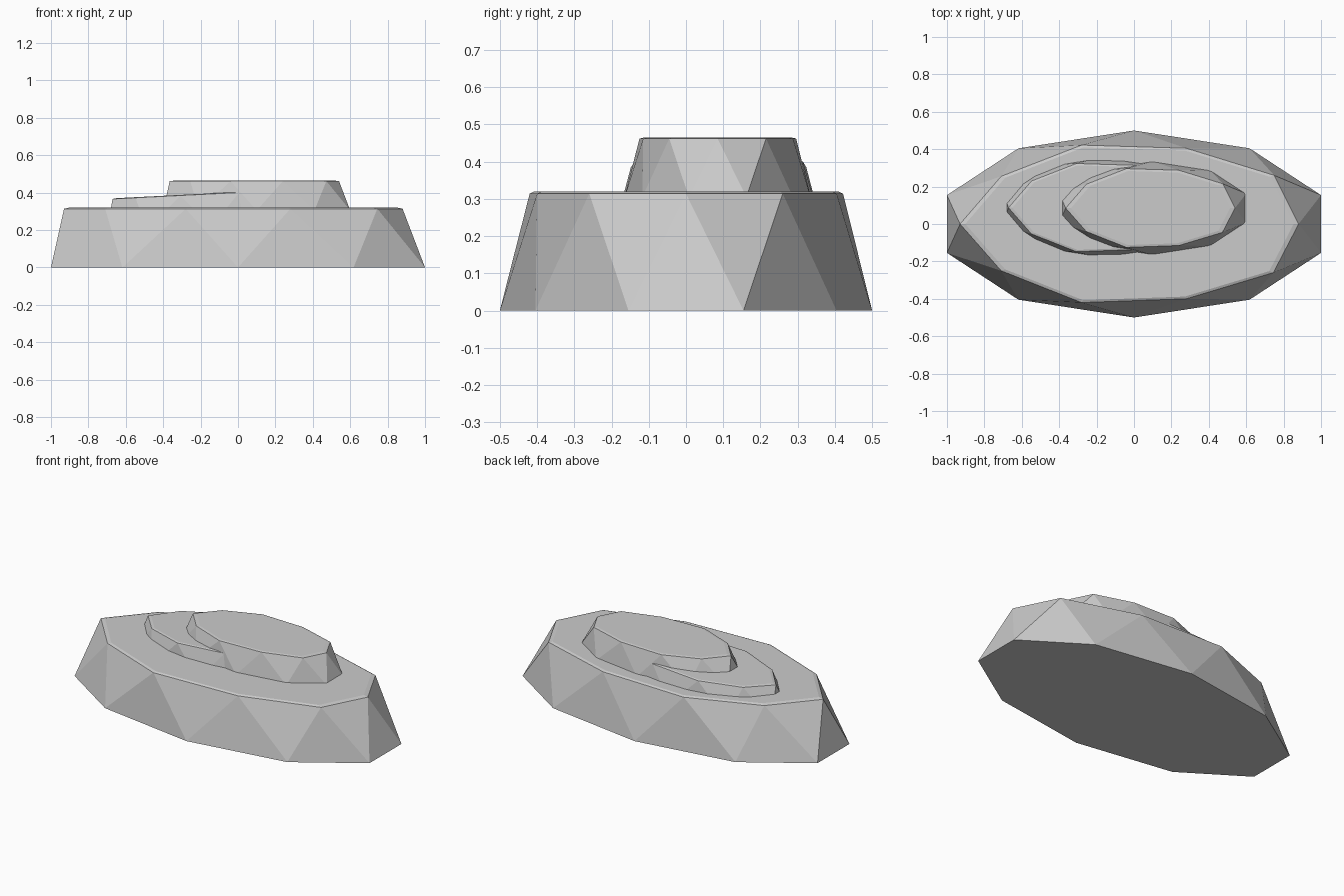
import bpy, bmesh, math
from math import sin, cos, radians

if "Cube" in bpy.data.objects:
    bpy.data.objects.remove(bpy.data.objects["Cube"])

# Slightly irregular ten-sided rim of the rock's top, counter-clockwise from +x
RIM = [(0.88, 0), (0.75, 0.26), (0.28, 0.405), (-0.28, 0.422), (-0.71, 0.255),
       (-0.93, 0), (-0.71, -0.25), (-0.28, -0.42), (0.28, -0.4), (0.745, -0.26)]
N = len(RIM)
HEIGHT = 0.32


def rock(name, scale, location, tilt=0.0, inset=0.97):
    """Faceted slab: wide decagon foot, twisted narrower rim, small raised cap."""
    bm = bmesh.new()
    stretch = 1 / cos(radians(18))
    foot = []
    for i in range(N):
        a = radians(18 + 36 * i)
        foot.append(bm.verts.new((cos(a) * stretch, 0.5 * sin(a), 0)))
    rim = [bm.verts.new((x, y, HEIGHT - 0.006)) for x, y in RIM]
    cap = [bm.verts.new((x * inset, y * inset, HEIGHT)) for x, y in RIM]
    # Alternating triangles round the side, then the chamfer strip
    for i in range(N):
        j = (i + 1) % N
        bm.faces.new((rim[i], foot[i], rim[j]))
        bm.faces.new((foot[i], foot[j], rim[j]))
        bm.faces.new((rim[i], rim[j], cap[j], cap[i]))
    bm.faces.new(cap)
    bm.faces.new(foot[::-1])
    bmesh.ops.recalc_face_normals(bm, faces=bm.faces)
    mesh = bpy.data.meshes.new(name)
    bm.to_mesh(mesh)
    bm.free()
    ob = bpy.data.objects.new(name, mesh)
    ob.scale = (scale,) * 3
    ob.location = location
    ob.rotation_euler = (0, radians(tilt), 0)
    bpy.context.collection.objects.link(ob)
    return ob


# Broad base slab, tilted middle slab and level top slab
rock("base_rock", 1.0, (0, 0, 0))
rock("middle_rock", 0.56, (-0.142, 0.087, 0.217), tilt=-2.9, inset=0.96)
rock("top_rock", 0.5, (0.1, 0.085, 0.305), inset=0.94)
